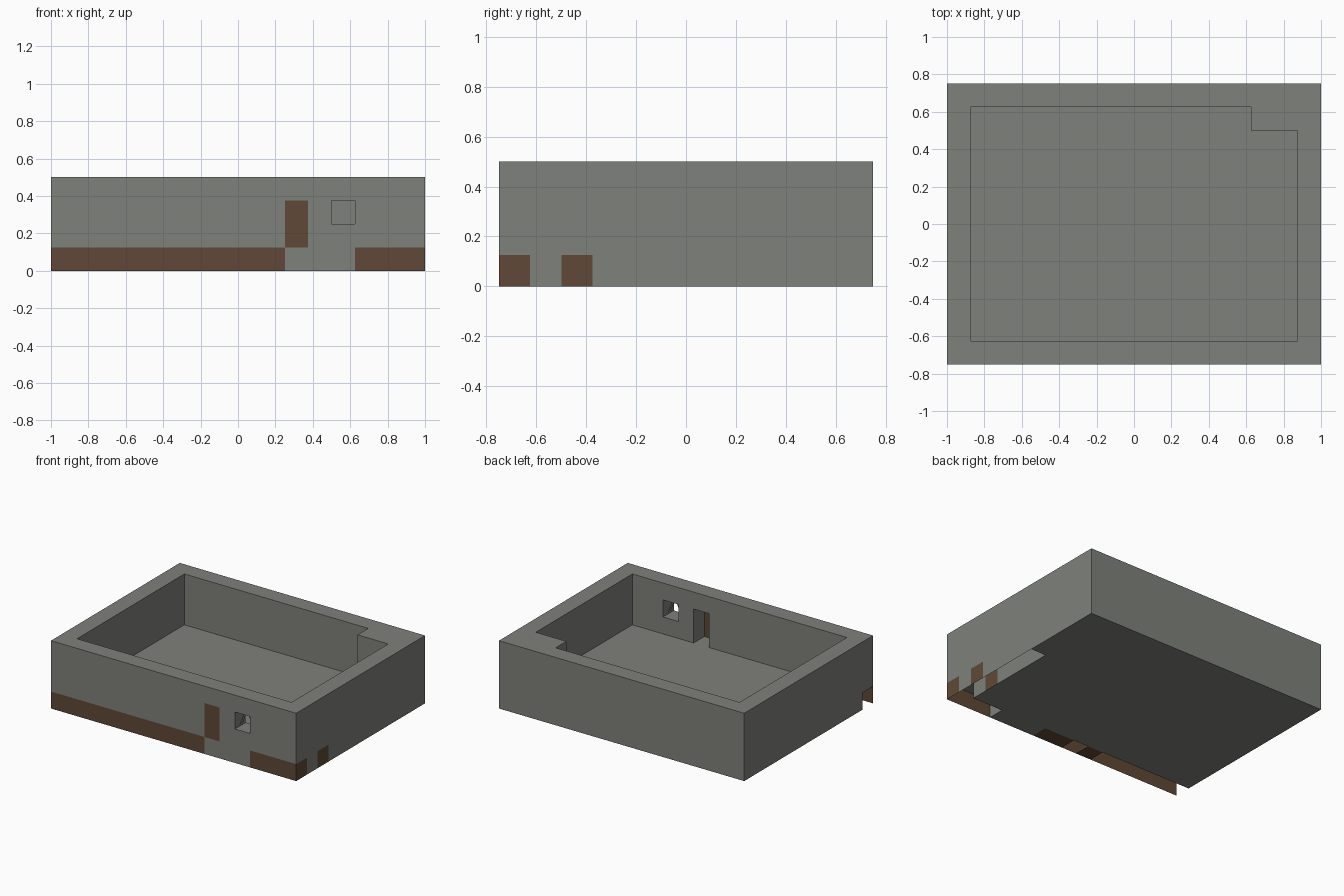
import bpy, bmesh
from mathutils import Vector

if "Cube" in bpy.data.objects:
    bpy.data.objects.remove(bpy.data.objects["Cube"])

U = 0.125  # one building block


def material(name, rgb):
    m = bpy.data.materials.new(name)
    m.diffuse_color = (*rgb, 1)
    m.use_nodes = True
    m.node_tree.nodes["Principled BSDF"].inputs["Base Color"].default_value = m.diffuse_color
    return m


STONE = material("grey stone", (0.212, 0.220, 0.198))
EARTH = material("brown earth", (0.117, 0.066, 0.038))


def pos(i, j, k):
    """Block grid corner to model position."""
    return Vector((i * U - 1, j * U - 0.75, k * U))


def finish(name, bm, mats):
    me = bpy.data.meshes.new(name)
    bm.to_mesh(me)
    bm.free()
    for m in mats:
        me.materials.append(m)
    ob = bpy.data.objects.new(name, me)
    bpy.context.collection.objects.link(ob)
    return ob


def panel(name, corner, a, b, mat):
    """Thin rectangle from a grid corner along two grid vectors."""
    c, a, b = Vector(corner), Vector(a), Vector(b)
    bm = bmesh.new()
    bm.faces.new([bm.verts.new(pos(*p)) for p in (c, c + a, c + a + b, c + b)])
    return finish(name, bm, [mat])


def solid(i, j, k):
    """Which blocks of the 16 x 12 x 4 grid are stone."""
    if not (0 <= i < 16 and 0 <= j < 12 and 0 <= k < 4):
        return False
    if k == 0:  # floor slab, plus door step
        if j == 0:
            return 10 <= i < 13
        return i < 15 or j >= 7
    if 1 <= i < 15 and 1 <= j < 11:  # room, with a thick back corner
        return i >= 13 and j == 10
    if j == 0 and i == 10 and k < 3:  # doorway
        return False
    if j == 0 and i == 12 and k == 2:  # window
        return False
    return True


# Stone building: keep only block faces that touch open air
bm = bmesh.new()
for i in range(16):
    for j in range(12):
        for k in range(4):
            if not solid(i, j, k):
                continue
            for ax in range(3):
                for s in (0, 1):
                    n = [i, j, k]
                    n[ax] += 2 * s - 1
                    if solid(*n):
                        continue
                    quad = []
                    for u, v in ((0, 0), (1, 0), (1, 1), (0, 1)):
                        p = [i, j, k]
                        p[ax] += s
                        p[(ax + 1) % 3] += u
                        p[(ax + 2) % 3] += v
                        quad.append(bm.verts.new(pos(*p)))
                    f = bm.faces.new(quad if s else quad[::-1])
                    # one earth face behind the side opening
                    f.material_index = int((i, j, k, ax, s) == (14, 2, 0, 0, 1))
bmesh.ops.remove_doubles(bm, verts=bm.verts, dist=1e-4)
bmesh.ops.dissolve_limit(bm, angle_limit=0.01, verts=bm.verts, edges=bm.edges,
                         delimit={'MATERIAL'})
bmesh.ops.triangulate(bm, faces=[f for f in bm.faces if len(f.verts) > 4])
finish("stone_building", bm, [STONE, EARTH])

# Front earth skirting and door
panel("front_skirting_left", (0, 0, 0), (10, 0, 0), (0, 0, 1), EARTH)
panel("front_skirting_right", (13, 0, 0), (3, 0, 0), (0, 0, 1), EARTH)
panel("door", (10, 0, 1), (1, 0, 0), (0, 0, 2), EARTH)

# Right side skirting, earth and stone
for j, w, mat in ((0, 1, EARTH), (1, 1, STONE), (2, 1, EARTH), (3, 4, STONE)):
    panel("side_skirting", (16, j, 0), (0, w, 0), (0, 0, 1), mat)

# Earth undersides below the front wall
for i, w in ((6, 1), (8, 2)):
    panel("earth_underside", (i, 0, 0), (0, 1, 0), (w, 0, 0), EARTH)

# Slanted window slats, leaning towards each other
for x, lean in ((12, 0.4), (13, -0.4)):
    panel("window_slat", (x, 0.35, 2), (0, 0.3, 0), (lean, 0, 1), STONE)
